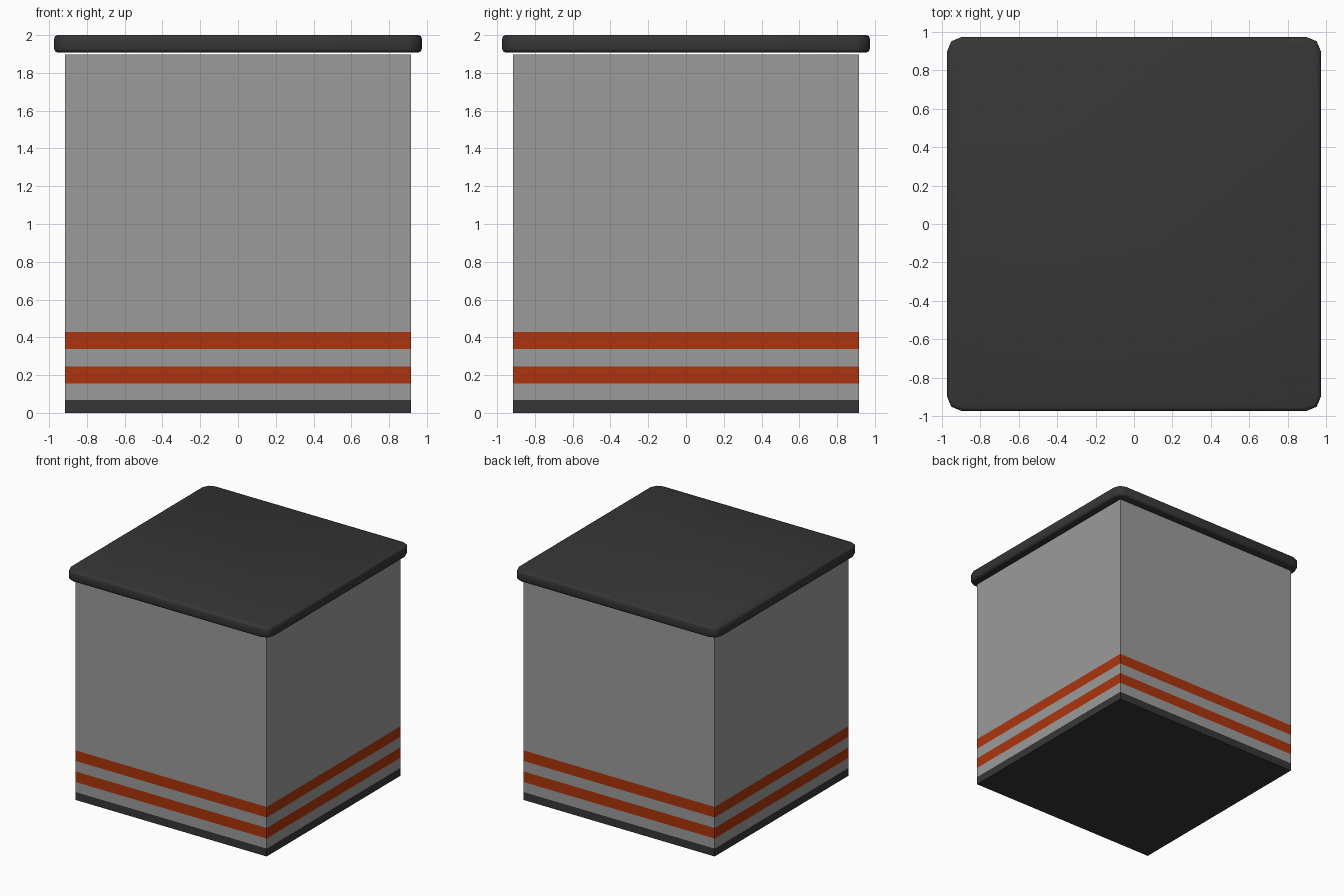
import bpy, bmesh

if "Cube" in bpy.data.objects:
    bpy.data.objects.remove(bpy.data.objects["Cube"])


def material(name, r, g, b):
    m = bpy.data.materials.new(name)
    m.diffuse_color = (r, g, b, 1.0)
    m.use_nodes = True
    m.node_tree.nodes["Principled BSDF"].inputs["Base Color"].default_value = m.diffuse_color
    return m


GREY = material("light grey", 0.33, 0.33, 0.33)
ORANGE = material("burnt orange", 0.41, 0.036, 0.004)
DARK = material("charcoal", 0.037, 0.037, 0.037)


def box(half, z0, z1):
    bm = bmesh.new()
    bmesh.ops.create_cube(bm, size=1.0)
    for v in bm.verts:
        v.co.x *= 2 * half
        v.co.y *= 2 * half
        v.co.z = z1 if v.co.z > 0 else z0
    return bm


def finish(bm, name, mats):
    bmesh.ops.recalc_face_normals(bm, faces=bm.faces)
    me = bpy.data.meshes.new(name)
    bm.to_mesh(me)
    bm.free()
    for m in mats:
        me.materials.append(m)
    ob = bpy.data.objects.new(name, me)
    bpy.context.collection.objects.link(ob)
    return ob


# Body: plain box, cut at the band heights and coloured by height
bm = box(0.915, 0.0, 1.897)
for z in (0.068, 0.155, 0.246, 0.337, 0.428):
    bmesh.ops.bisect_plane(bm, geom=bm.verts[:] + bm.edges[:] + bm.faces[:],
                           plane_co=(0, 0, z), plane_no=(0, 0, 1))
for f in bm.faces:
    z = f.calc_center_median().z
    if z < 0.068:
        f.material_index = 2
    elif 0.155 < z < 0.246 or 0.337 < z < 0.428:
        f.material_index = 1
finish(bm, "striped_body", [GREY, ORANGE, DARK])

# Lid: overhanging slab with rounded corners and soft rims
bm = box(0.973, 1.908, 2.0)
upright = [e for e in bm.edges if abs(e.verts[0].co.z - e.verts[1].co.z) > 0.01]
bmesh.ops.bevel(bm, geom=upright, offset=0.075, segments=2, profile=0.5,
                affect='EDGES')
rim = [e for e in bm.edges if abs(e.verts[0].co.z - e.verts[1].co.z) < 0.01]
bmesh.ops.bevel(bm, geom=rim, offset=0.018, segments=2, profile=0.5,
                affect='EDGES')
for f in bm.faces:
    f.smooth = True
finish(bm, "lid", [DARK])
